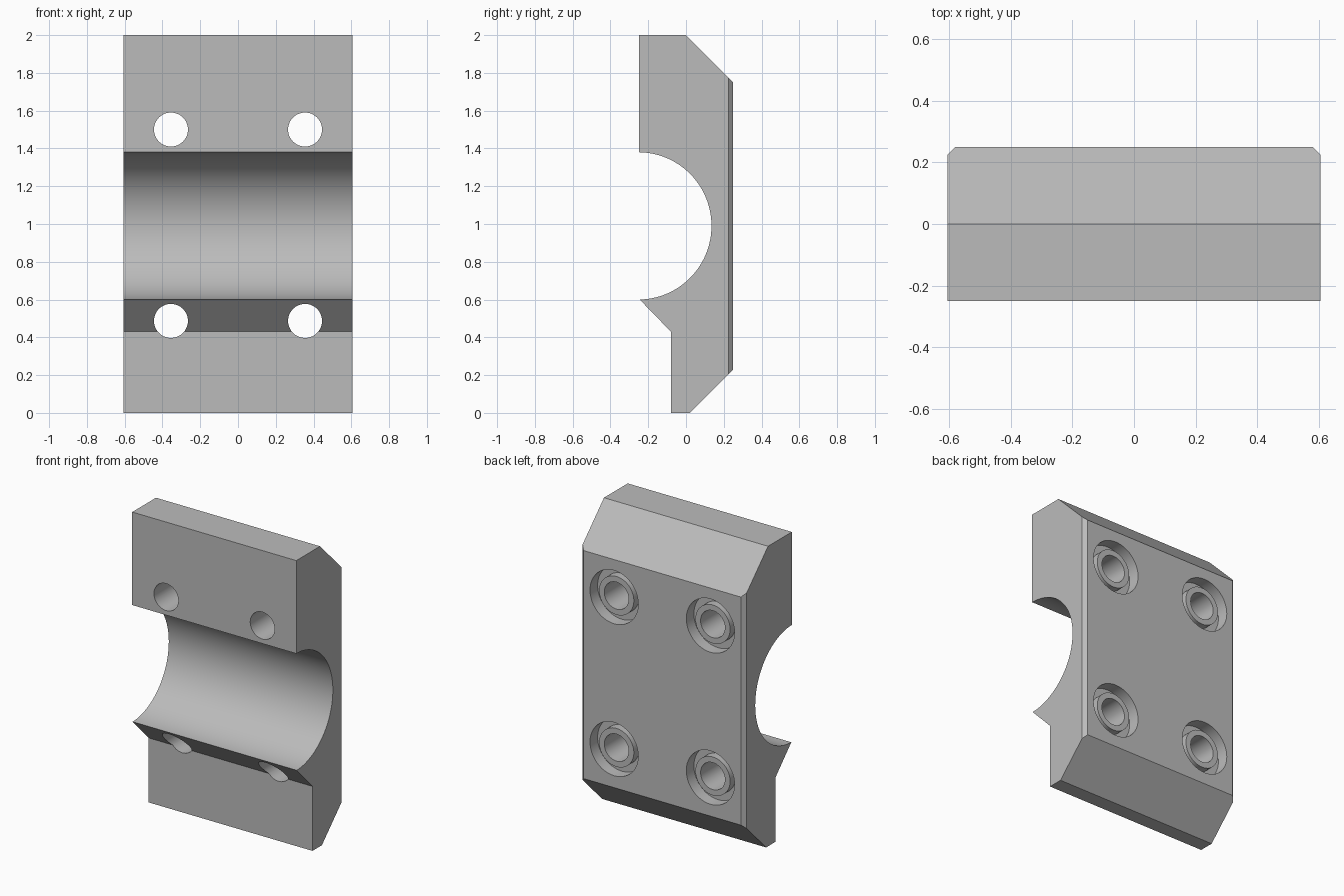
import bpy, bmesh, math
from mathutils import Vector, Matrix

cube = bpy.data.objects.get("Cube")
if cube:
    bpy.data.objects.remove(cube, do_unlink=True)

HALF_WIDTH = 0.605

grey = bpy.data.materials.new("plain grey")
grey.use_nodes = True
colour = (0.5, 0.5, 0.5, 1)
grey.diffuse_color = colour
grey.node_tree.nodes["Principled BSDF"].inputs["Base Color"].default_value = colour


def add_object(name, bm):
    bmesh.ops.recalc_face_normals(bm, faces=bm.faces)
    mesh = bpy.data.meshes.new(name)
    bm.to_mesh(mesh)
    bm.free()
    mesh.materials.append(grey)
    obj = bpy.data.objects.new(name, mesh)
    bpy.context.collection.objects.link(obj)
    return obj


# Clamp block: side profile (y, z) with a half-round channel, extruded across x
profile = [(-0.25, 2), (0, 2), (0.25, 1.75), (0.25, 0.23), (0.02, 0),
           (-0.08, 0), (-0.08, 0.43), (-0.245, 0.6)]
STEPS = 48
for i in range(1, STEPS):
    a = -math.pi / 2 + math.pi * i / STEPS
    profile.append((-0.253 + 0.388 * math.cos(a), 0.99 + 0.39 * math.sin(a)))
profile.append((-0.25, 1.38))

bm = bmesh.new()
side = bm.faces.new([bm.verts.new((-HALF_WIDTH, y, z)) for y, z in profile])
result = bmesh.ops.extrude_face_region(bm, geom=[side], use_keep_orig=True)
moved = [v for v in result["geom"] if isinstance(v, bmesh.types.BMVert)]
bmesh.ops.translate(bm, verts=moved, vec=(2 * HALF_WIDTH, 0, 0))
bmesh.ops.recalc_face_normals(bm, faces=bm.faces)

# Narrow chamfers on the two upright back edges
back_edges = [e for e in bm.edges
              if all(v.co.y > 0.24 for v in e.verts)
              and abs(e.verts[0].co.x - e.verts[1].co.x) < 0.01]
bmesh.ops.bevel(bm, geom=back_edges, offset=0.025, offset_type='OFFSET',
                segments=1, profile=0.5, affect='EDGES')
block = add_object("clamp_block", bm)

# Bolt holes: through bore, raised collar and ring-shaped recess in the back
hole_profile = [(0, 0.4), (0.178, 0.4), (0.178, 0.17), (0.128, 0.17),
                (0.128, 0.225), (0.09, 0.225), (0.09, -0.5), (0, -0.5)]
bm = bmesh.new()
for x in (-0.355, 0.355):
    for z in (0.487, 1.5):
        verts = [bm.verts.new((x + r, y, z)) for r, y in hole_profile]
        edges = [bm.edges.new(pair) for pair in zip(verts, verts[1:])]
        bmesh.ops.spin(bm, geom=verts + edges, cent=(x, 0, z), axis=(0, 1, 0),
                       angle=2 * math.pi, steps=48, use_duplicate=False)
bmesh.ops.remove_doubles(bm, verts=bm.verts, dist=0.0005)
cutter = add_object("bolt_hole_cutter", bm)
cutter.hide_render = True

cut = block.modifiers.new("bolt holes", 'BOOLEAN')
cut.operation = 'DIFFERENCE'
cut.solver = 'EXACT'
cut.object = cutter

bpy.ops.object.select_all(action='DESELECT')
block.select_set(True)
bpy.context.view_layer.objects.active = block
bpy.ops.object.modifier_apply(modifier=cut.name)
bpy.data.objects.remove(cutter, do_unlink=True)
bpy.ops.object.shade_smooth_by_angle(angle=math.radians(30))
